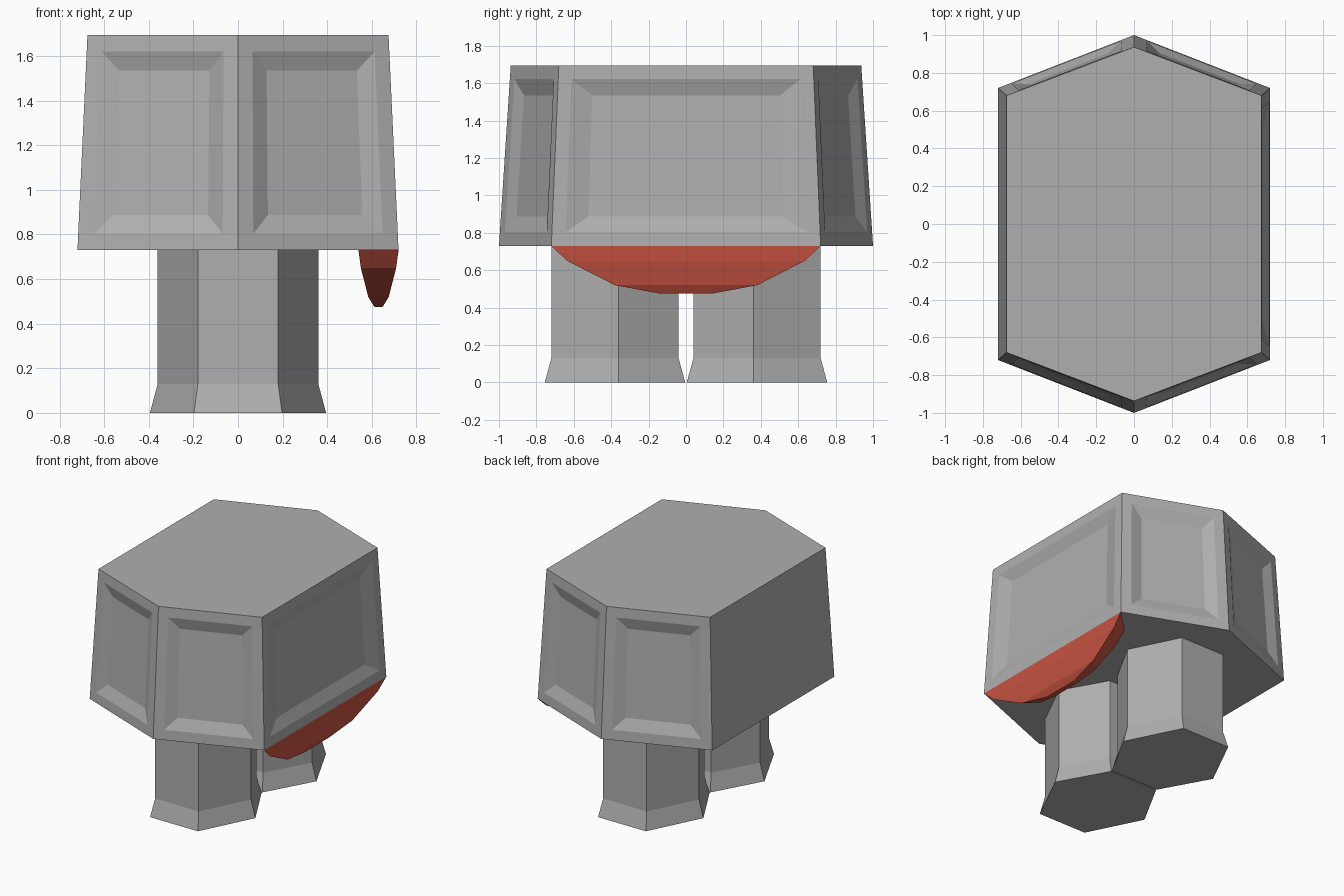
import bpy, bmesh

if "Cube" in bpy.data.objects:
    bpy.data.objects.remove(bpy.data.objects["Cube"])

GREY = (0.43, 0.43, 0.43, 1)
RED = (0.6, 0.09, 0.055, 1)


def paint(name, color):
    mat = bpy.data.materials.new(name)
    mat.diffuse_color = color
    mat.use_nodes = True
    mat.node_tree.nodes["Principled BSDF"].inputs["Base Color"].default_value = mat.diffuse_color
    return mat


grey, red = paint("grey_paint", GREY), paint("red_paint", RED)


def finish(bm, name, mat):
    me = bpy.data.meshes.new(name)
    bm.to_mesh(me)
    bm.free()
    me.materials.append(mat)
    ob = bpy.data.objects.new(name, me)
    bpy.context.collection.objects.link(ob)


def loft(name, rings, mat):
    """Skin rings of points listed bottom to top; close the bottom only."""
    bm = bmesh.new()
    vr = [[bm.verts.new(p) for p in ring] for ring in rings]
    n = len(vr[0])
    for a, b in zip(vr, vr[1:]):
        for i in range(n):
            j = (i + 1) % n
            bm.faces.new((a[i], a[j], b[j], b[i]))
    bm.faces.new(vr[0][::-1])
    finish(bm, name, mat)


def sunken_panel(bm, quad, margin, slope_w, slope_h, depth):
    """Frame, sloped border and sunken floor inside a side face."""
    p = [v.co.copy() for v in quad]
    normal = (p[1] - p[0]).cross(p[3] - p[0]).normalized()

    def inset(mu, mv, d):
        u = mu / (p[1] - p[0]).length
        v = mv / (p[3] - p[0]).length
        out = []
        for s, t in ((u, v), (1 - u, v), (1 - u, 1 - v), (u, 1 - v)):
            q = p[0].lerp(p[1], s).lerp(p[3].lerp(p[2], s), t)
            out.append(bm.verts.new(q - normal * d))
        return out

    rim = inset(margin, margin, 0)
    floor = inset(margin + slope_w, margin + slope_h, depth)
    for a, b in ((quad, rim), (rim, floor)):
        for i in range(4):
            j = (i + 1) % 4
            bm.faces.new((a[i], a[j], b[j], b[i]))
    bm.faces.new(floor)


# Body: tapered six-sided block, panelled on every side but the left
def hex_ring(x, y, tip, z):
    return [(0, -tip, z), (x, -y, z), (x, y, z), (0, tip, z), (-x, y, z), (-x, -y, z)]


bm = bmesh.new()
low = [bm.verts.new(p) for p in hex_ring(0.72, 0.72, 1.0, 0.73)]
top = [bm.verts.new(p) for p in hex_ring(0.675, 0.68, 0.937, 1.695)]
bm.faces.new(top)
bm.faces.new(low[::-1])
for i in range(6):
    j = (i + 1) % 6
    quad = [low[i], low[j], top[j], top[i]]
    if i == 4:
        bm.faces.new(quad)
    else:
        sunken_panel(bm, quad, 0.074, 0.12 if i == 1 else 0.083, 0.085, 0.03)
finish(bm, "body", grey)


# Legs: hexagonal columns with flared feet
def leg_ring(side, x, y0, y1, z):
    m, h = 0.36 * side, x / 2
    a, b = sorted((y0 * side, y1 * side))
    return [(-h, a, z), (h, a, z), (x, m, z), (h, b, z), (-h, b, z), (-x, m, z)]


for name, side in (("front_leg", -1), ("back_leg", 1)):
    loft(name, [leg_ring(side, 0.395, 0.004, 0.755, 0),
                leg_ring(side, 0.36, 0.04, 0.72, 0.13),
                leg_ring(side, 0.36, 0.04, 0.72, 0.73)], grey)

# Red keel under the right edge: rings shorter on the inner side
levels = [(0.475, 0.14, 0.018), (0.52, 0.38, 0.046), (0.65, 0.635, 0.079), (0.73, 0.72, 0.09)]
rings = []
for z, y, w in levels:
    xi, xo, yi = 0.63 - w, 0.63 + w, y * 0.75
    rings.append([(xi, -yi, z), (xo, -y, z), (xo, y, z), (xi, yi, z)])
loft("red_keel", rings, red)
